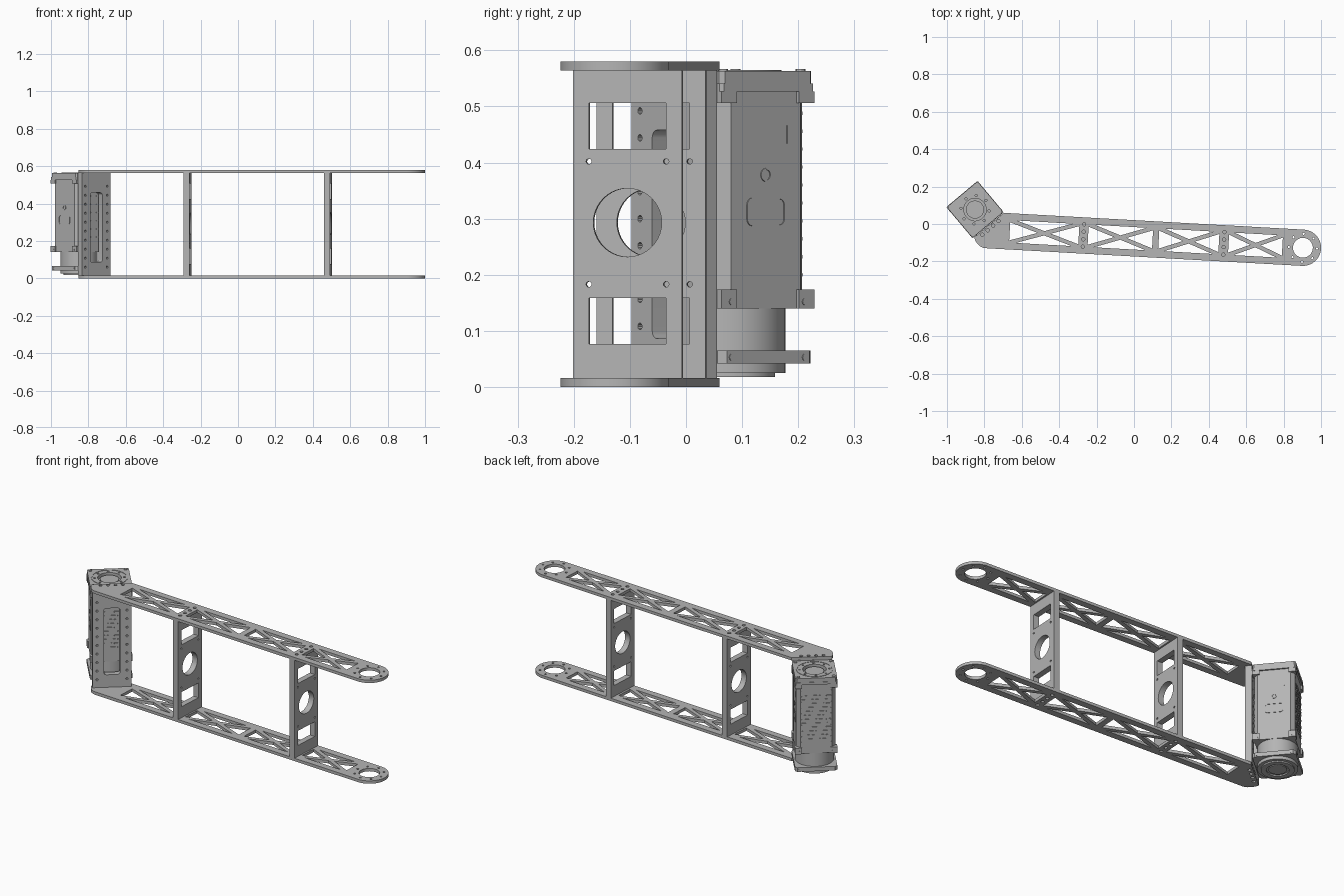
import bpy, bmesh, math
from math import cos, sin, pi, radians, hypot
from mathutils import Matrix, Vector

cube = bpy.data.objects.get("Cube")
if cube:
    bpy.data.objects.remove(cube, do_unlink=True)

grey = bpy.data.materials.new("aluminium_grey")
grey.use_nodes = True
COLOUR = (0.46, 0.46, 0.46, 1)
grey.diffuse_color = COLOUR
bsdf = next(n for n in grey.node_tree.nodes if n.type == 'BSDF_PRINCIPLED')
bsdf.inputs["Base Color"].default_value = COLOUR
bsdf.inputs["Roughness"].default_value = 0.6


# 2D outline helpers
def circle(x, y, r, n=16):
    return [(x + r * cos(2 * pi * i / n), y + r * sin(2 * pi * i / n)) for i in range(n)]


def rounded(w, h, r, x=0, y=0, n=4):
    pts = []
    for q, (sx, sy) in enumerate([(1, 1), (-1, 1), (-1, -1), (1, -1)]):
        for i in range(n + 1):
            a = pi / 2 * (q + i / n)
            pts.append((x + sx * (w - r) + r * cos(a), y + sy * (h - r) + r * sin(a)))
    return pts


def chamfered(half, c):
    return rounded(half, half, c, n=1)


def rect(w, h, x=0, y=0):
    return [(x - w, y - h), (x + w, y - h), (x + w, y + h), (x - w, y + h)]


def sheet(name, loops, z0, z1, frame):
    """Extrude filled outlines (inner ones become holes) between z0 and z1 of a frame."""
    cu = bpy.data.curves.new(name, 'CURVE')
    cu.dimensions, cu.fill_mode, cu.extrude = '2D', 'BOTH', (z1 - z0) / 2
    for loop in loops:
        sp = cu.splines.new('POLY')
        sp.points.add(len(loop) - 1)
        for p, (x, y) in zip(sp.points, loop):
            p.co = (x, y, 0, 1)
        sp.use_cyclic_u = True
    tmp = bpy.data.objects.new(name + "_outline", cu)
    bpy.context.collection.objects.link(tmp)
    deps = bpy.context.evaluated_depsgraph_get()
    me = bpy.data.meshes.new_from_object(tmp.evaluated_get(deps))
    bpy.data.objects.remove(tmp, do_unlink=True)
    bpy.data.curves.remove(cu)
    bm = bmesh.new()
    bm.from_mesh(me)
    bmesh.ops.remove_doubles(bm, verts=bm.verts, dist=1e-5)
    bmesh.ops.transform(bm, verts=bm.verts,
                        matrix=frame @ Matrix.Translation((0, 0, (z0 + z1) / 2)))
    bmesh.ops.recalc_face_normals(bm, faces=bm.faces)
    bm.to_mesh(me)
    bm.free()
    me.name = name
    me.materials.clear()
    me.materials.append(grey)
    ob = bpy.data.objects.new(name, me)
    bpy.context.collection.objects.link(ob)
    bpy.ops.object.select_all(action='DESELECT')
    ob.select_set(True)
    bpy.context.view_layer.objects.active = ob
    bpy.ops.object.shade_smooth_by_angle(angle=radians(30))
    return ob


# Frames: the arm starts at the round end, the motor stands on its own axis
ARM = Matrix.Translation((0.903, -0.127, 0)) @ Matrix.Rotation(radians(-3.2), 4, 'Z')
MOTOR = Matrix.Translation((-0.85, 0.077, 0)) @ Matrix.Rotation(radians(40), 4, 'Z')
UPRIGHT = Matrix.Rotation(pi / 2, 4, 'X')      # outline x, y -> x, z; depth -> -y
W = 0.097                                      # half width of the arm
T, H = 0.016, 0.58                             # plate thickness, total height
CROSS = (-0.423, -1.175)


def truss(a, b, h=0.06, t=0.011):
    """Four triangular openings around an X brace."""
    m, length = (a + b) / 2, hypot(b - a, 2 * h)
    ov, oh = t * length / (b - a), t * length / (2 * h)
    tri = [[(x, h - ov), (x, ov - h), (m + s * oh, 0)] for x, s in ((a, -1), (b, 1))]
    tri += [[(a + oh, s * h), (b - oh, s * h), (m, s * ov)] for s in (1, -1)]
    return tri


# Arm plates
outline = [(W * sin(pi * i / 24), -W * cos(pi * i / 24)) for i in range(25)]
outline += [(-1.607, W), (-1.757, -0.042), (-1.752, -0.058), (-1.74, -0.075),
            (-1.724, -0.089), (-1.703, -W)]
arm = [outline, circle(0, 0, 0.053, 40)]
arm += [circle(0.075 * cos(i * pi / 4), 0.075 * sin(i * pi / 4), 0.006, 10) for i in range(8)]
for a, b in ((-1.57, -1.2), (-1.15, -0.805), (-0.772, -0.45), (-0.398, -0.11)):
    arm += truss(a, b)
arm += [circle(u, v, 0.009, 12) for u in CROSS for v in (-0.06, -0.02, 0.02, 0.06)]
for x in (-0.057, -0.019, 0.019, 0.057):
    p = ARM.inverted() @ MOTOR @ Vector((x, -0.128, 0))
    arm.append(circle(p.x, p.y, 0.009, 12))
sheet("lower_arm_plate", arm, 0, T, ARM)
sheet("upper_arm_plate", arm, H - T, H, ARM)

# Cross plates between the arms
cross = [rect(W, H / 2 - T, 0, H / 2), circle(0, 0.293, 0.061, 40)]
cross += [rect(0.069, 0.041, 0, z) for z in (0.118, 0.465)]
cross += [circle(s * 0.069, z, 0.005, 10) for s in (-1, 1) for z in (0.183, 0.402)]
for name, u in zip(("outer_cross_plate", "inner_cross_plate"), CROSS):
    frame = ARM @ Matrix.Translation((u, 0, 0)) @ Matrix.Rotation(pi / 2, 4, 'Z') @ UPRIGHT
    sheet(name, cross, -0.016, 0.016, frame)

# Motor mounting plate
mount = [rect(0.099, H / 2 - T, 0, H / 2), rounded(0.042, 0.186, 0.014, 0, 0.272)]
mount += [circle(s * 0.076, 0.06 + 0.048 * i, 0.006, 10) for s in (-1, 1) for i in range(10)]
sheet("motor_mount_plate", mount, 0.111, 0.144, MOTOR @ UPRIGHT)

# Motor housing, from the output end upward
bolts = [(sx * 0.09, sy * 0.09) for sx in (-1, 1) for sy in (-1, 1)]
ring = [circle(0.076 * cos(i * pi / 4), 0.076 * sin(i * pi / 4), 0.006, 10) for i in range(8)]
sheet("output_disc", [circle(0, 0, 0.082, 40), circle(0, 0, 0.056, 40)], 0.018, 0.026, MOTOR)
sheet("output_hub", [circle(0, 0, 0.045, 32)], 0.021, 0.03, MOTOR)
sheet("output_collar", [circle(0, 0, 0.1, 48)], 0.025, 0.042, MOTOR)
sheet("output_flange", [chamfered(0.108, 0.012)], 0.042, 0.065, MOTOR)
sheet("motor_neck", [circle(0, 0, 0.1, 48)], 0.065, 0.14, MOTOR)
sheet("motor_body", [chamfered(0.101, 0.02)], 0.14, 0.527, MOTOR)
feet = [rect(0.018, 0.018, x, y) for x, y in bolts]
sheet("body_feet", feet, 0.14, 0.174, MOTOR)
sheet("body_shoulders", feet, 0.506, 0.527, MOTOR)
sheet("cap_base", [chamfered(0.109, 0.006)], 0.527, 0.541, MOTOR)
sheet("motor_cap", [chamfered(0.107, 0.008), circle(0, 0, 0.06, 40)] + ring,
      0.541, 0.563, MOTOR)
sheet("cap_rim", [circle(0, 0, 0.093, 48), circle(0, 0, 0.088, 48)], 0.563, 0.565, MOTOR)
sheet("cap_hub", [circle(0, 0, 0.048, 32)], 0.541, 0.555, MOTOR)
sheet("cap_bolts", [circle(x, y, 0.009, 12) for x, y in bolts], 0.563, 0.567, MOTOR)

# Details on the motor sides
vents = [rect(0.012, 0.0025, -0.054 + 0.036 * c + (0.009 if r % 2 else -0.009), 0.22 + 0.022 * r)
         for r in range(12) for c in range(4)]
rivets = [circle(s * 0.076, 0.2 + 0.032 * i, 0.004, 8) for s in (-1, 1) for i in range(10)]
badge = [rounded(0.044, 0.025, 0.012, 0, 0.312), rounded(0.042, 0.023, 0.01, 0, 0.312),
         circle(0, 0.378, 0.012), circle(0, 0.378, 0.0095), rect(0.001, 0.016, 0.05, 0.45)]
screws = [circle(s * 0.085, z, 0.006, 10) for s in (-1, 1) for z in (0.053, 0.152)]
for k, side in enumerate(("front", "left", "back", "right")):
    frame = MOTOR @ Matrix.Rotation(k * pi / 2, 4, 'Z') @ UPRIGHT
    if k % 2:
        sheet(side + "_badge", badge, 0.1, 0.103, frame)
    else:
        sheet(side + "_vents", vents + rivets, 0.1, 0.104, frame)
    sheet(side + "_screws", screws, 0.1, 0.1095, frame)
